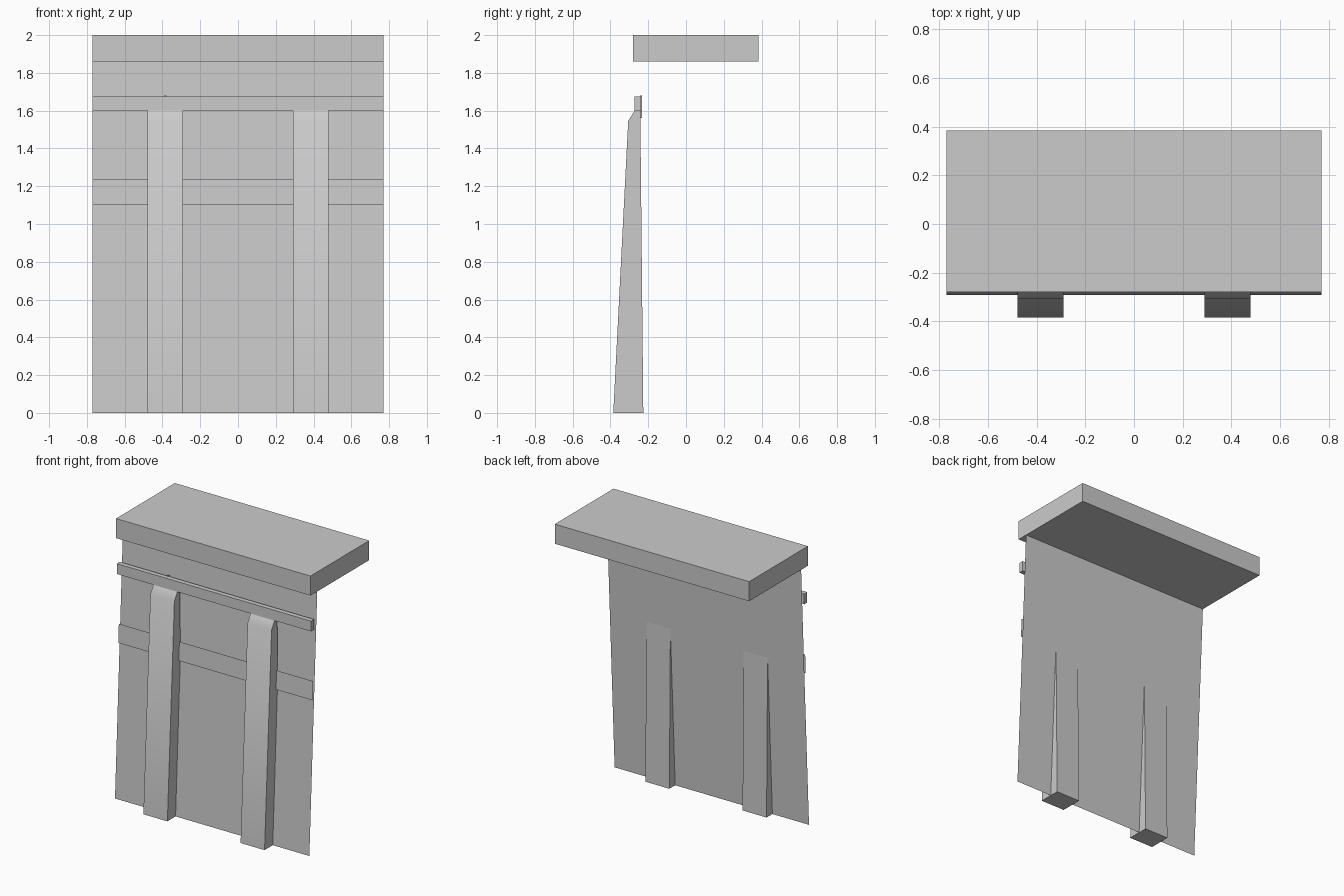
import bpy, math

if "Cube" in bpy.data.objects:
    bpy.data.objects.remove(bpy.data.objects["Cube"])

HALF = 0.77  # half width of the whole piece


def make(name, verts, faces):
    me = bpy.data.meshes.new(name)
    me.from_pydata(verts, [], faces)
    ob = bpy.data.objects.new(name, me)
    bpy.context.collection.objects.link(ob)
    return ob


def prism(name, profile, x0, x1):
    """Extrude a closed (y, z) profile along x."""
    n = len(profile)
    verts = [(x, y, z) for x in (x0, x1) for y, z in profile]
    faces = [tuple(reversed(range(n))), tuple(range(n, 2 * n))]
    faces += [(i, (i + 1) % n, n + (i + 1) % n, n + i) for i in range(n)]
    return make(name, verts, faces)


def box(name, x0, x1, y0, y1, z0, z1):
    return prism(name, [(y0, z0), (y1, z0), (y1, z1), (y0, z1)], x0, x1)


def sheet(name, y0, z0, y1, z1):
    """Full-width single-sided sheet, facing the front."""
    return make(name, [(-HALF, y0, z0), (HALF, y0, z0),
                       (HALF, y1, z1), (-HALF, y1, z1)], [(0, 1, 2, 3)])


# Top slab
box("top_slab", -HALF, HALF, -0.28, 0.385, 1.86, 2.0)

# Leaning wall sheet and its thin raised band
sheet("wall_panel", -0.292, 0.0, -0.203, 1.86)
sheet("lower_band", -0.255, 1.10, -0.249, 1.235)

# Moulding under the slab
box("upper_moulding", -HALF, HALF, -0.272, -0.238, 1.60, 1.674)

# Tapered buttresses with a sloped cap, soft shaded on the front
profile = [(-0.385, 0.0), (-0.226, 0.0), (-0.242, 1.60),
           (-0.272, 1.60), (-0.306, 1.545)]
for side, x in (("left", -0.385), ("right", 0.385)):
    ob = prism(side + "_buttress", profile, x - 0.095, x + 0.095)
    bpy.ops.object.select_all(action='DESELECT')
    ob.select_set(True)
    bpy.context.view_layer.objects.active = ob
    bpy.ops.object.shade_smooth_by_angle(angle=math.radians(40))

# Small pin behind the moulding
box("moulding_pin", -0.392, -0.378, -0.243, -0.232, 1.56, 1.68)
